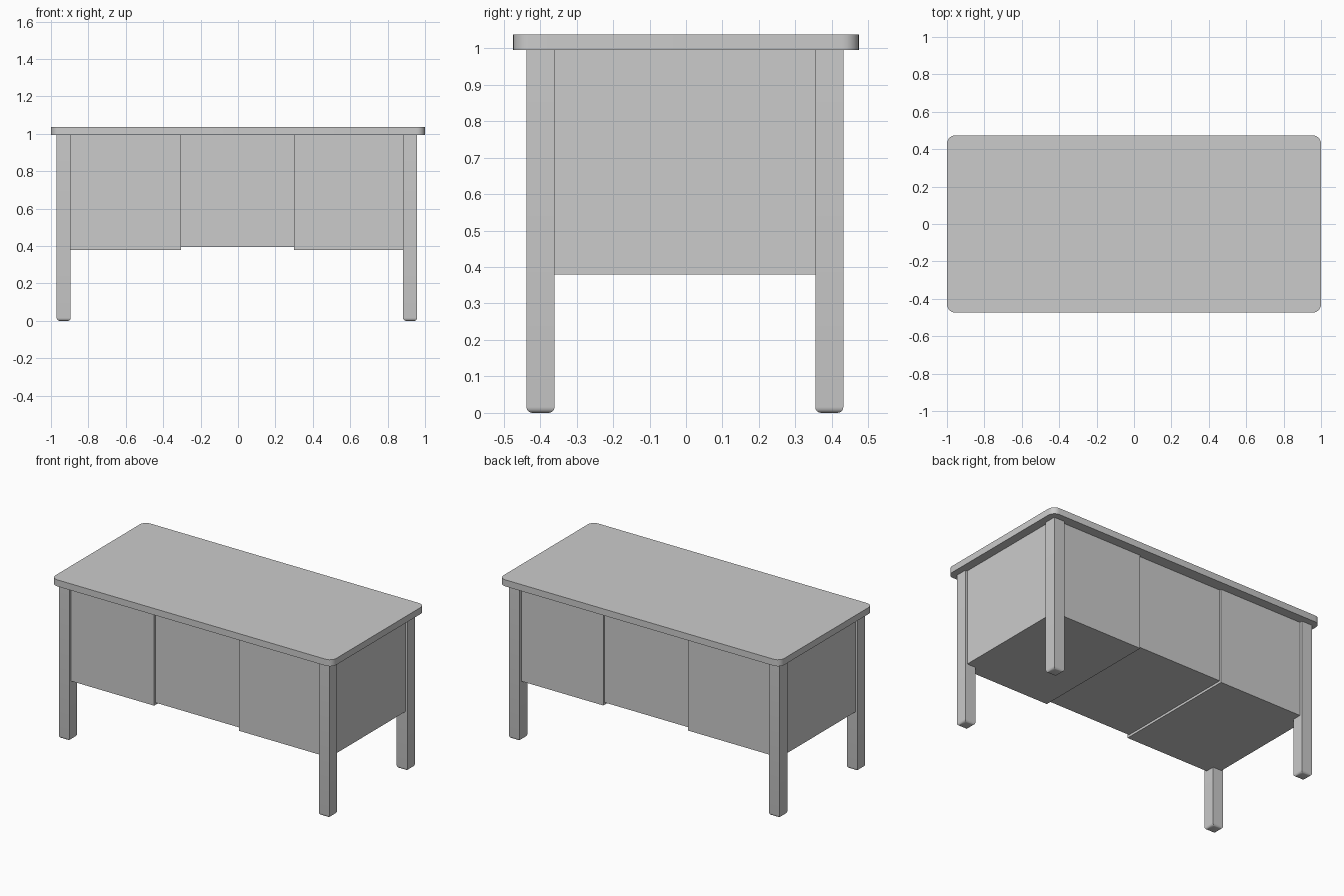
import bpy, bmesh

if "Cube" in bpy.data.objects:
    bpy.data.objects.remove(bpy.data.objects["Cube"])

# legs and cabinets sit slightly off the tabletop centre
OX, OY = -0.006, -0.003
TOP_Z = 0.995


def box(name, x0, x1, y0, y1, z0, z1, pick=None, radius=0.0, segments=4):
    """Box between the given limits; edges chosen by pick() are rounded."""
    bm = bmesh.new()
    bmesh.ops.create_cube(bm, size=1)
    for v in bm.verts:
        v.co.x = x1 if v.co.x > 0 else x0
        v.co.y = y1 if v.co.y > 0 else y0
        v.co.z = z1 if v.co.z > 0 else z0
    if pick:
        edges = [e for e in bm.edges if pick(*e.verts)]
        bmesh.ops.bevel(bm, geom=edges, offset=radius, segments=segments,
                        profile=0.5, affect='EDGES')
    mesh = bpy.data.meshes.new(name)
    bm.to_mesh(mesh)
    bm.free()
    obj = bpy.data.objects.new(name, mesh)
    bpy.context.collection.objects.link(obj)
    if pick:
        bpy.ops.object.select_all(action='DESELECT')
        obj.select_set(True)
        bpy.context.view_layer.objects.active = obj
        bpy.ops.object.shade_smooth_by_angle(angle=0.6)
    return obj


# tabletop with rounded corners
box("tabletop", -1, 1, -0.474, 0.474, TOP_Z, 1.037,
    lambda a, b: abs(a.co.z - b.co.z) > 0.01, 0.045, 6)

# four square legs with rounded feet
for sx, side in ((-1, "left"), (1, "right")):
    for sy, end in ((-1, "front"), (1, "back")):
        cx, cy = OX + sx * 0.926, OY + sy * 0.396
        box(f"{end}_{side}_leg", cx - 0.0375, cx + 0.0375,
            cy - 0.0385, cy + 0.0385, 0, TOP_Z,
            lambda a, b: max(a.co.z, b.co.z) < 0.01, 0.016, 4)

# side cabinets, set in a little from the leg faces
box("left_cabinet", OX - 0.95, -0.304, OY - 0.416, OY + 0.416, 0.38, TOP_Z)
box("right_cabinet", 0.3, OX + 0.95, OY - 0.416, OY + 0.416, 0.38, TOP_Z)

# shallower centre cabinet
box("centre_cabinet", -0.304, 0.3, OY - 0.404, OY + 0.404, 0.395, TOP_Z)
